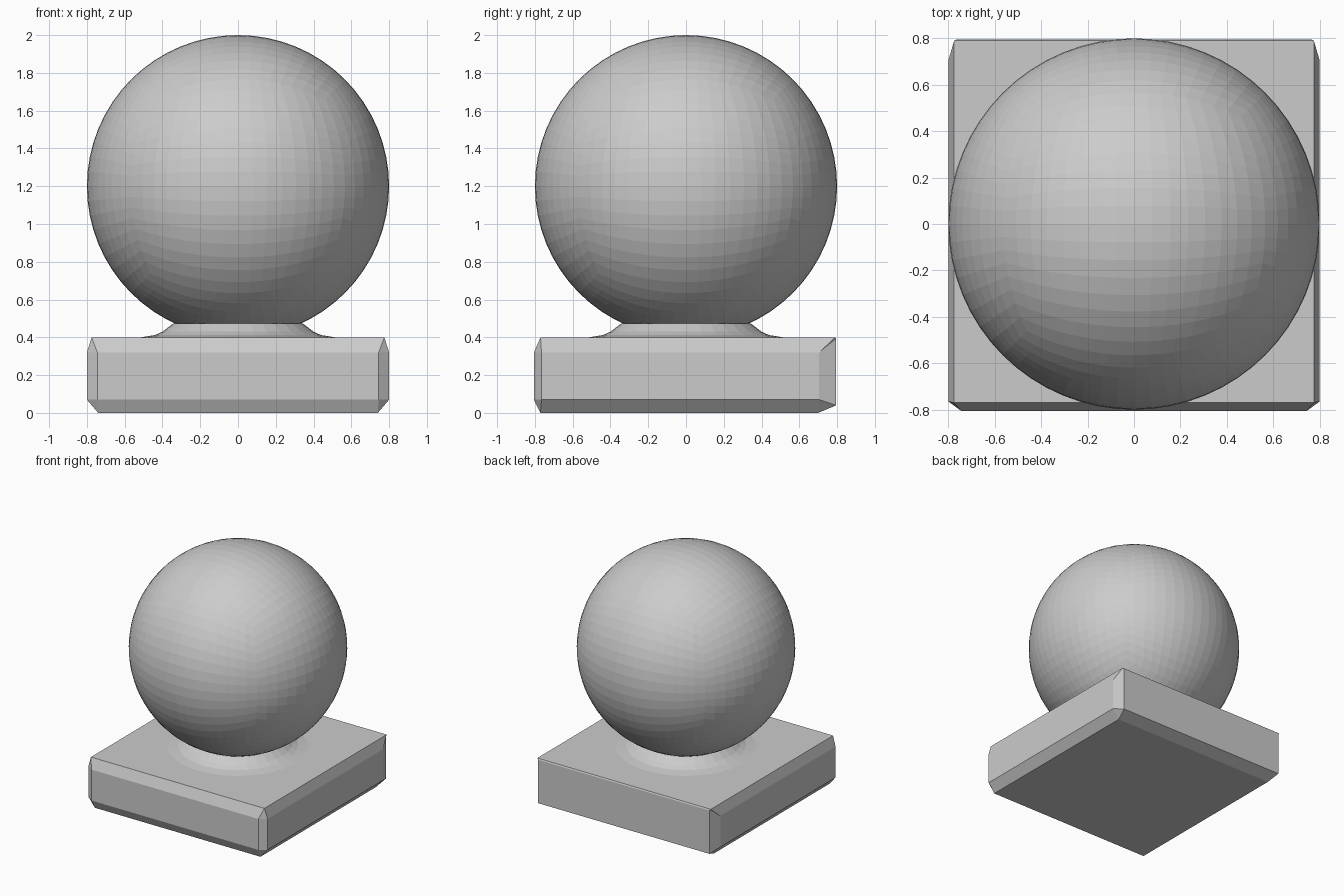
import bpy, bmesh, math

cube = bpy.data.objects.get("Cube")
if cube:
    bpy.data.objects.remove(cube, do_unlink=True)

GREY = (0.6, 0.6, 0.6, 1)
grey = bpy.data.materials.new("plain grey")
grey.use_nodes = True
grey.diffuse_color = GREY
grey.node_tree.nodes["Principled BSDF"].inputs["Base Color"].default_value = GREY


def finish(bm, name):
    """Turn a bmesh into a flat-shaded object."""
    bmesh.ops.remove_doubles(bm, verts=bm.verts, dist=0.0001)
    bmesh.ops.recalc_face_normals(bm, faces=bm.faces)
    mesh = bpy.data.meshes.new(name)
    bm.to_mesh(mesh)
    bm.free()
    mesh.materials.append(grey)
    obj = bpy.data.objects.new(name, mesh)
    bpy.context.collection.objects.link(obj)
    return obj


def loft(rings, name):
    """Skin a stack of equal-length rings and cap both ends."""
    bm = bmesh.new()
    loops = [[bm.verts.new(p) for p in ring] for ring in rings]
    n = len(loops[0])
    for low, high in zip(loops, loops[1:]):
        for i in range(n):
            j = (i + 1) % n
            bm.faces.new((low[i], low[j], high[j], high[i]))
    bm.faces.new(loops[0][::-1])
    bm.faces.new(loops[-1])
    return finish(bm, name)


def slab_ring(half, front, back, z_front, z_back, cut=0):
    """Rectangle with chamfered corners; cut scales the chamfers."""
    fx, fy, bx, by = 0.055 * cut, 0.04 * cut, 0.035 * cut, 0.09 * cut
    right = [(half - fx, front, z_front), (half, front + fy, z_front),
             (half, back - by, z_front), (half - bx, back, z_back)]
    return right + [(-x, y, z) for x, y, z in reversed(right)]


# Square base with unevenly worn edges
loft([slab_ring(0.74, -0.77, 0.70, 0, 0),
      slab_ring(0.80, -0.805, 0.795, 0.07, 0.04, 1),
      slab_ring(0.80, -0.805, 0.795, 0.32, 0.39, 1),
      slab_ring(0.775, -0.77, 0.79, 0.40, 0.40)], "square_base")

# Flared collar between base and ball
SIDES = 32
collar = [(0.52, 0.399), (0.44, 0.412), (0.40, 0.43), (0.345, 0.472), (0.32, 0.475)]
loft([[(r * math.cos(i * math.tau / SIDES), r * math.sin(i * math.tau / SIDES), z)
       for i in range(SIDES)] for r, z in collar], "flared_collar")

# Ball made from an evenly gridded cube pushed out to a sphere
bm = bmesh.new()
bmesh.ops.create_cube(bm, size=2)
bmesh.ops.subdivide_edges(bm, edges=bm.edges[:], cuts=15, use_grid_fill=True)
for v in bm.verts:
    v.co = [math.tan(c * math.pi / 4) for c in v.co]
    v.co = v.co.normalized() * 0.80
ball = finish(bm, "ball")
ball.location.z = 1.2
